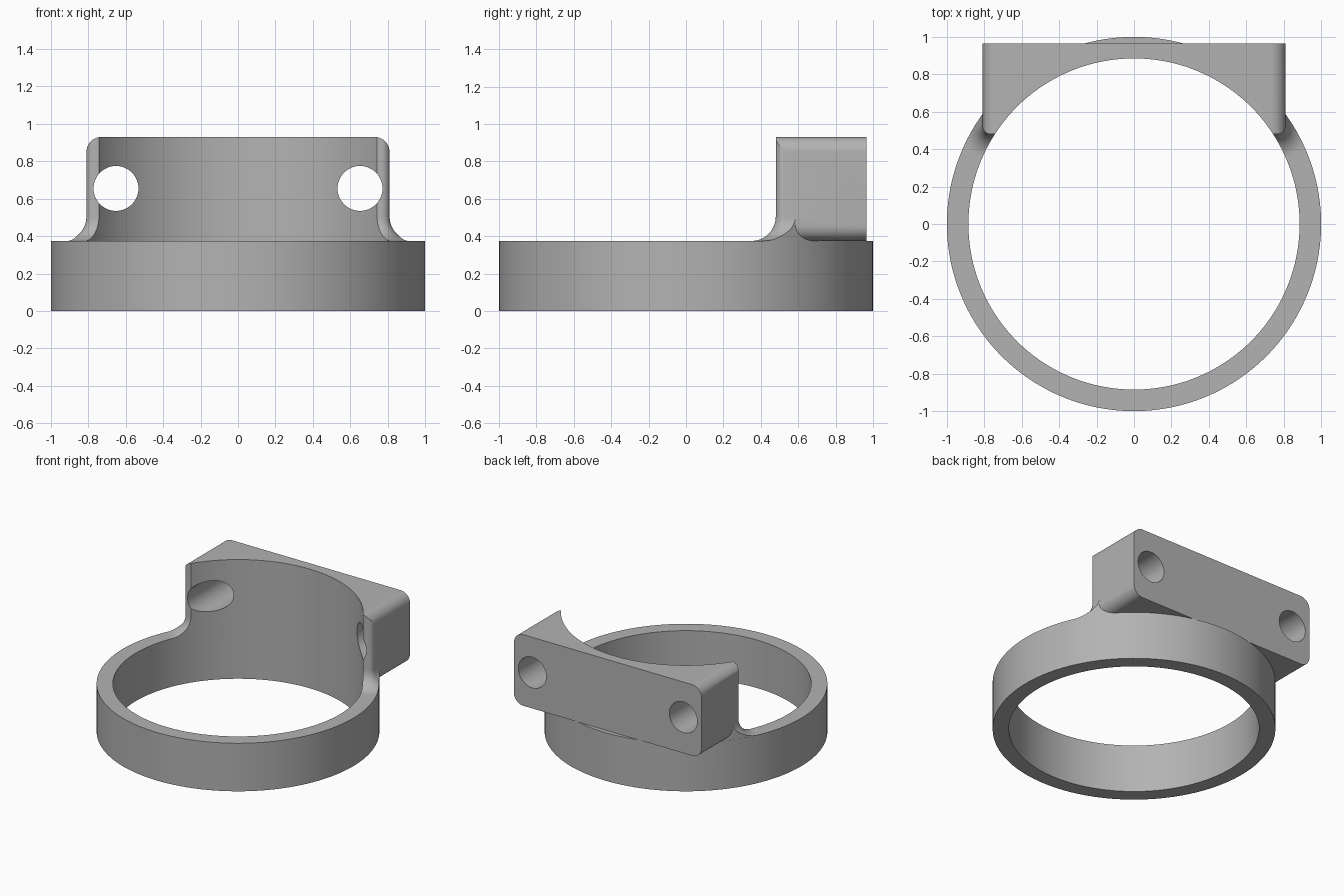
import bpy, bmesh, math

cube = bpy.data.objects.get("Cube")
if cube:
    bpy.data.objects.remove(cube, do_unlink=True)

RING_TOP, BLOCK_TOP = 0.375, 0.93
OUTER, BORE = 1.0, 0.885
HALF_W, FRONT, BACK = 0.81, 0.48, 0.965
FILLET = 0.13


def loft(name, rings):
    """Closed solid through a stack of matching point loops."""
    bm = bmesh.new()
    loops = [[bm.verts.new(p) for p in ring] for ring in rings]
    n = len(loops[0])
    for a, b in zip(loops, loops[1:]):
        for i in range(n):
            j = (i + 1) % n
            bm.faces.new((a[i], a[j], b[j], b[i]))
    bm.faces.new(loops[0][::-1])
    bm.faces.new(loops[-1])
    bmesh.ops.recalc_face_normals(bm, faces=bm.faces)
    mesh = bpy.data.meshes.new(name)
    bm.to_mesh(mesh)
    bm.free()
    obj = bpy.data.objects.new(name, mesh)
    bpy.context.collection.objects.link(obj)
    return obj


def rounded_rect(x0, x1, y0, y1, r, steps=10):
    pts = []
    corners = ((x1 - r, y1 - r), (x0 + r, y1 - r), (x0 + r, y0 + r), (x1 - r, y0 + r))
    for k, (cx, cy) in enumerate(corners):
        for i in range(steps + 1):
            a = math.pi / 2 * (k + i / steps)
            pts.append((cx + r * math.cos(a), cy + r * math.sin(a)))
    return pts


def circle(r, n, cx=0, cy=0):
    return [(cx + r * math.cos(math.tau * i / n), cy + r * math.sin(math.tau * i / n))
            for i in range(n)]


def prism_z(name, pts, z0, z1):
    return loft(name, [[(x, y, z) for x, y in pts] for z in (z0, z1)])


def prism_y(name, pts, y0, y1):
    return loft(name, [[(x, y, z) for x, z in pts] for y in (y0, y1)])


def combine(obj, tool, operation):
    """Apply a boolean and discard the tool."""
    tool.hide_render = True
    mod = obj.modifiers.new("cut", 'BOOLEAN')
    mod.operation, mod.solver, mod.object = operation, 'EXACT', tool
    bpy.ops.object.select_all(action='DESELECT')
    bpy.context.view_layer.objects.active = obj
    obj.select_set(True)
    bpy.ops.object.modifier_apply(modifier=mod.name)
    bpy.data.objects.remove(tool, do_unlink=True)


# Band of the clamp
clamp = prism_z("ring_clamp", circle(OUTER, 160), 0, RING_TOP)

# Mounting block: rounded outline from the front, rounded front corners from above
block = prism_y("mounting_block",
                rounded_rect(-HALF_W, HALF_W, RING_TOP, BLOCK_TOP, 0.08), FRONT - 0.1, BACK)
combine(block, prism_z("block_footprint",
                       rounded_rect(-HALF_W, HALF_W, FRONT, BACK + 0.2, 0.045), 0.2, 1.2),
        'INTERSECT')

# Concave fillet flaring from the block onto the band
levels = [(RING_TOP - 0.08, FILLET)]
for i in range(13):
    a = math.pi / 2 * i / 12
    levels.append((RING_TOP + FILLET * (1 - math.cos(a)), FILLET * (1 - math.sin(a))))
levels.append((RING_TOP + FILLET + 0.05, -0.004))
skirt = loft("block_fillet", [
    [(x, y, z) for x, y in rounded_rect(-HALF_W - d, HALF_W + d, FRONT - d, 0.9, 0.045 + d)]
    for z, d in levels])
combine(skirt, prism_z("fillet_trim", circle(OUTER - 0.0005, 160), 0.1, 1.2), 'INTERSECT')

combine(clamp, skirt, 'UNION')
combine(clamp, block, 'UNION')

# Central bore and the two bolt holes
combine(clamp, prism_z("bore", circle(BORE, 160), -0.5, 1.5), 'DIFFERENCE')
for side in (-1, 1):
    combine(clamp, prism_y("bolt_hole", circle(0.12, 48, side * 0.652, 0.655), 0.1, 1.5),
            'DIFFERENCE')

# Finish
grey = bpy.data.materials.new("plain_grey")
grey.use_nodes = True
colour = (0.45, 0.45, 0.45, 1)
grey.diffuse_color = colour
grey.node_tree.nodes["Principled BSDF"].inputs["Base Color"].default_value = colour
clamp.data.materials.clear()
clamp.data.materials.append(grey)
for face in clamp.data.polygons:
    face.material_index = 0
bpy.ops.object.select_all(action='DESELECT')
bpy.context.view_layer.objects.active = clamp
clamp.select_set(True)
bpy.ops.object.shade_smooth_by_angle(angle=math.radians(28))
